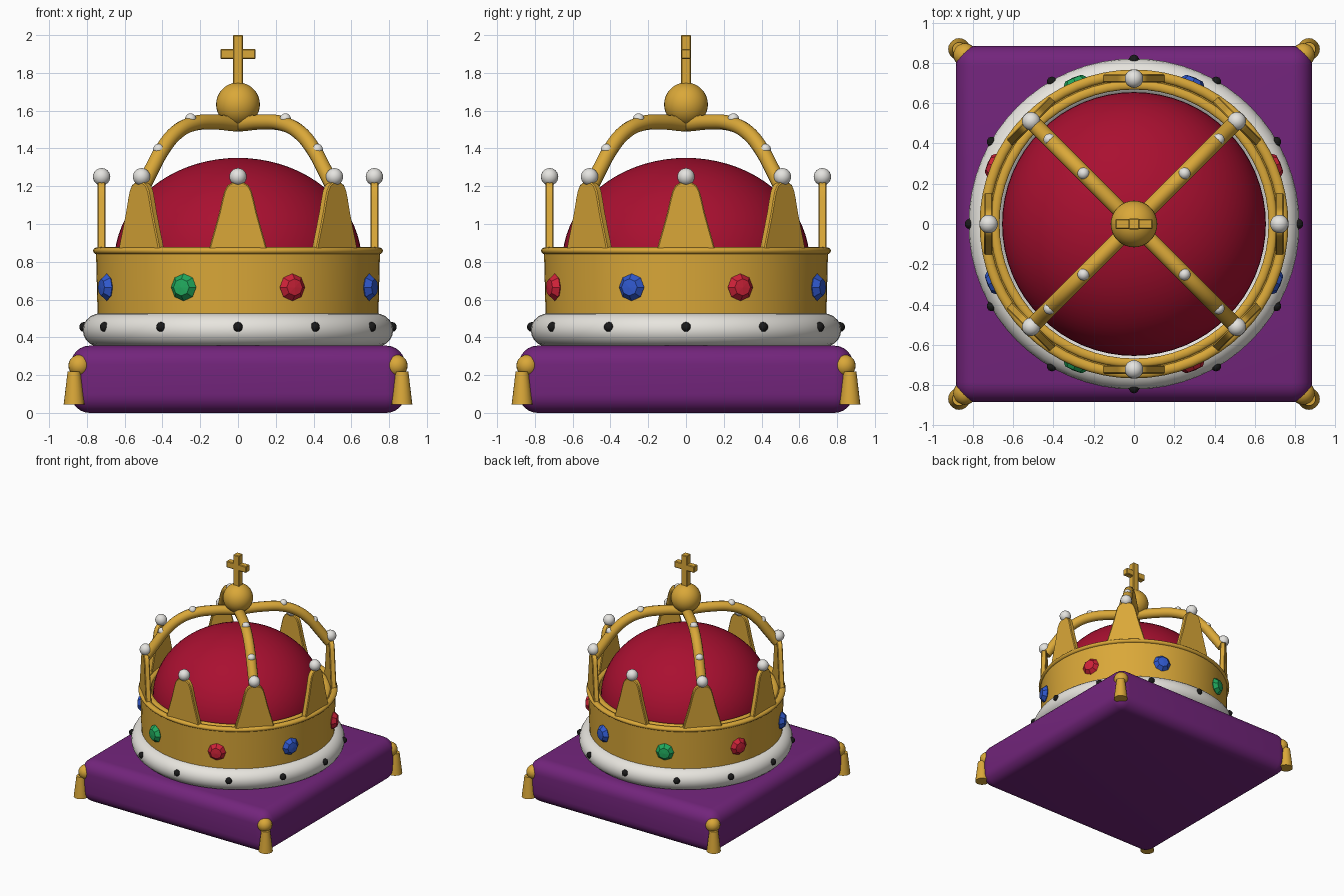
import bpy, bmesh
from math import cos, sin, pi, radians
from mathutils import Matrix, Vector

cube = bpy.data.objects.get("Cube")
if cube:
    bpy.data.objects.remove(cube, do_unlink=True)


def material(name, rgb):
    m = bpy.data.materials.new(name)
    m.use_nodes = True
    color = (*rgb, 1)
    m.diffuse_color = color
    bsdf = next(n for n in m.node_tree.nodes if n.type == 'BSDF_PRINCIPLED')
    bsdf.inputs["Base Color"].default_value = color
    return m


GOLD = material("gold", (0.70, 0.39, 0.04))
PURPLE = material("purple velvet", (0.17, 0.018, 0.2))
CRIMSON = material("crimson velvet", (0.40, 0.005, 0.03))
FUR = material("white fur", (0.82, 0.80, 0.75))
PEARL = material("pearl", (0.78, 0.77, 0.74))
BLACK = material("black", (0.01, 0.01, 0.01))
RED = material("red gem", (0.62, 0.016, 0.04))
BLUE = material("blue gem", (0.03, 0.10, 0.62))
GREEN = material("green gem", (0.015, 0.40, 0.11))


def finish(name, bm, mat, smooth=True, matrix=Matrix()):
    bmesh.ops.recalc_face_normals(bm, faces=bm.faces)
    mesh = bpy.data.meshes.new(name)
    bm.to_mesh(mesh)
    bm.free()
    obj = bpy.data.objects.new(name, mesh)
    bpy.context.collection.objects.link(obj)
    obj.matrix_world = matrix
    mesh.materials.append(mat)
    if smooth:
        shade(obj)
    return obj


def shade(obj):
    bpy.ops.object.select_all(action='DESELECT')
    obj.select_set(True)
    bpy.context.view_layer.objects.active = obj
    bpy.ops.object.shade_smooth_by_angle(angle=radians(35))


def lathe(name, profile, mat, steps=64, closed=False, smooth=True, matrix=Matrix()):
    """Turn (radius, height) points around z."""
    bm = bmesh.new()
    verts = [bm.verts.new((r, 0, z)) for r, z in profile]
    pairs = list(zip(verts, verts[1:])) + ([(verts[-1], verts[0])] if closed else [])
    edges = [bm.edges.new(p) for p in pairs]
    bmesh.ops.spin(bm, geom=verts + edges, cent=(0, 0, 0), axis=(0, 0, 1),
                   angle=2 * pi, steps=steps)
    bmesh.ops.remove_doubles(bm, verts=bm.verts, dist=0.0005)
    return finish(name, bm, mat, smooth, matrix)


def ring(name, major, wide, tall, z, mat):
    turns = [2 * pi * i / 20 for i in range(20)]
    return lathe(name, [(major + wide * cos(a), z + tall * sin(a)) for a in turns],
                 mat, closed=True)


def ball(name, center, radius, mat, segments=20):
    bm = bmesh.new()
    bmesh.ops.create_uvsphere(bm, u_segments=segments, v_segments=segments // 2 + 2,
                              radius=radius)
    return finish(name, bm, mat, matrix=Matrix.Translation(center))


def box(name, center, size, mat, bevel, segments=1):
    bm = bmesh.new()
    bmesh.ops.create_cube(bm, size=1, matrix=Matrix.Diagonal((*size, 1)))
    bmesh.ops.bevel(bm, geom=bm.edges[:], offset=bevel, segments=segments,
                    profile=0.5, affect='EDGES')
    return finish(name, bm, mat, segments > 1, Matrix.Translation(center))


def around(angle, radius, z):
    return Vector((radius * cos(angle), radius * sin(angle), z))


# Cushion with a tassel at each corner
box("cushion", (0, 0, 0.178), (1.77, 1.77, 0.356), PURPLE, 0.1, 6)
for sx in (-1, 1):
    for sy in (-1, 1):
        ball("tassel_knot", (sx * 0.84, sy * 0.84, 0.25), 0.058, GOLD)
        lathe("tassel_skirt", [(0, 0.22), (0.034, 0.22), (0.055, 0.045), (0, 0.045)],
              GOLD, 20, matrix=Matrix.Translation((sx * 0.868, sy * 0.868, 0)))

# Fur trim with dark spots
ring("fur_trim", 0.725, 0.097, 0.09, 0.438, FUR)
for i in range(12):
    ball("fur_spot", around(i * pi / 6, 0.816, 0.455), 0.026, BLACK, 10)

# Gold band and its rim
lathe("band", [(0.67, 0.46), (0.742, 0.46), (0.752, 0.86), (0.67, 0.86)],
      GOLD, closed=True)
ring("band_rim", 0.742, 0.025, 0.019, 0.858, GOLD)
ring("inner_rim", 0.69, 0.022, 0.014, 0.862, GOLD)

# Velvet cap
cap = [(0.655 * cos(a), 0.8 + 0.55 * sin(a))
       for a in (pi / 2 * i / 18 for i in range(19))]
lathe("velvet_cap", [(0, 0.5), (0.655, 0.5)] + cap, CRIMSON)

# Gems around the band
gem_profile = [(0, -0.03), (0.045, -0.025), (0.072, 0), (0.045, 0.032), (0, 0.036)]
for i in range(8):
    a = (i + 0.5) * pi / 4
    turn = Matrix.Rotation(a, 4, 'Z') @ Matrix.Rotation(pi / 2, 4, 'Y')
    lathe("gem", gem_profile, (RED, BLUE, GREEN)[i % 3], 8, smooth=False,
          matrix=Matrix.Translation(around(a, 0.752, 0.665)) @ turn)

# Leaf-shaped points, each topped with a pearl
half = [(0.155, 0.86), (0.142, 0.91), (0.122, 0.98), (0.10, 1.06), (0.084, 1.13),
        (0.072, 1.175), (0.055, 1.205), (0.03, 1.22)]
outline = half + [(-y, z) for y, z in reversed(half)]
for i in range(8):
    a = i * pi / 4
    bm = bmesh.new()
    face = bm.faces.new([bm.verts.new((0.702, y, z)) for y, z in outline])
    out = bmesh.ops.extrude_face_region(bm, geom=[face])
    moved = [v for v in out["geom"] if isinstance(v, bmesh.types.BMVert)]
    bmesh.ops.translate(bm, verts=moved, vec=(0.042, 0, 0))
    rims = [e for e in bm.edges if abs(e.verts[0].co.x - e.verts[1].co.x) < 0.001]
    bmesh.ops.bevel(bm, geom=rims, offset=0.006, segments=1, affect='EDGES')
    finish("crown_point", bm, GOLD, matrix=Matrix.Rotation(a, 4, 'Z'))
    ball("point_pearl", around(a, 0.722, 1.25), 0.046, PEARL)

# Two crossing arches studded with pearls
side = [(0.71, 1.2), (0.645, 1.29), (0.565, 1.395), (0.46, 1.485),
        (0.34, 1.53), (0.18, 1.54)]
path = side + [(0, 1.53)] + [(-r, z) for r, z in reversed(side)]
for k in range(2):
    a = pi / 4 + k * pi / 2
    curve = bpy.data.curves.new("arch", 'CURVE')
    curve.dimensions = '3D'
    curve.bevel_depth = 0.04
    curve.bevel_resolution = 4
    curve.resolution_u = 6
    curve.use_fill_caps = True
    spline = curve.splines.new('BEZIER')
    spline.bezier_points.add(len(path) - 1)
    for point, (r, z) in zip(spline.bezier_points, path):
        point.co = around(a, r, z)
        point.handle_left_type = point.handle_right_type = 'AUTO'
    curve.materials.append(GOLD)
    arch = bpy.data.objects.new("arch", curve)
    bpy.context.collection.objects.link(arch)
    bpy.ops.object.select_all(action='DESELECT')
    arch.select_set(True)
    bpy.context.view_layer.objects.active = arch
    bpy.ops.object.convert(target='MESH')
    shade(bpy.context.view_layer.objects.active)
    for r, z in ((0.594, 1.395), (0.355, 1.556)):
        for s in (-1, 1):
            ball("arch_pearl", around(a, s * r, z), 0.03, PEARL, 14)

# Orb and cross
ball("orb", (0, 0, 1.633), 0.116, GOLD, 32)
box("cross_stem", (0, 0, 1.86), (0.054, 0.054, 0.28), GOLD, 0.005)
box("cross_arm", (0, 0, 1.9), (0.186, 0.05, 0.054), GOLD, 0.005)
